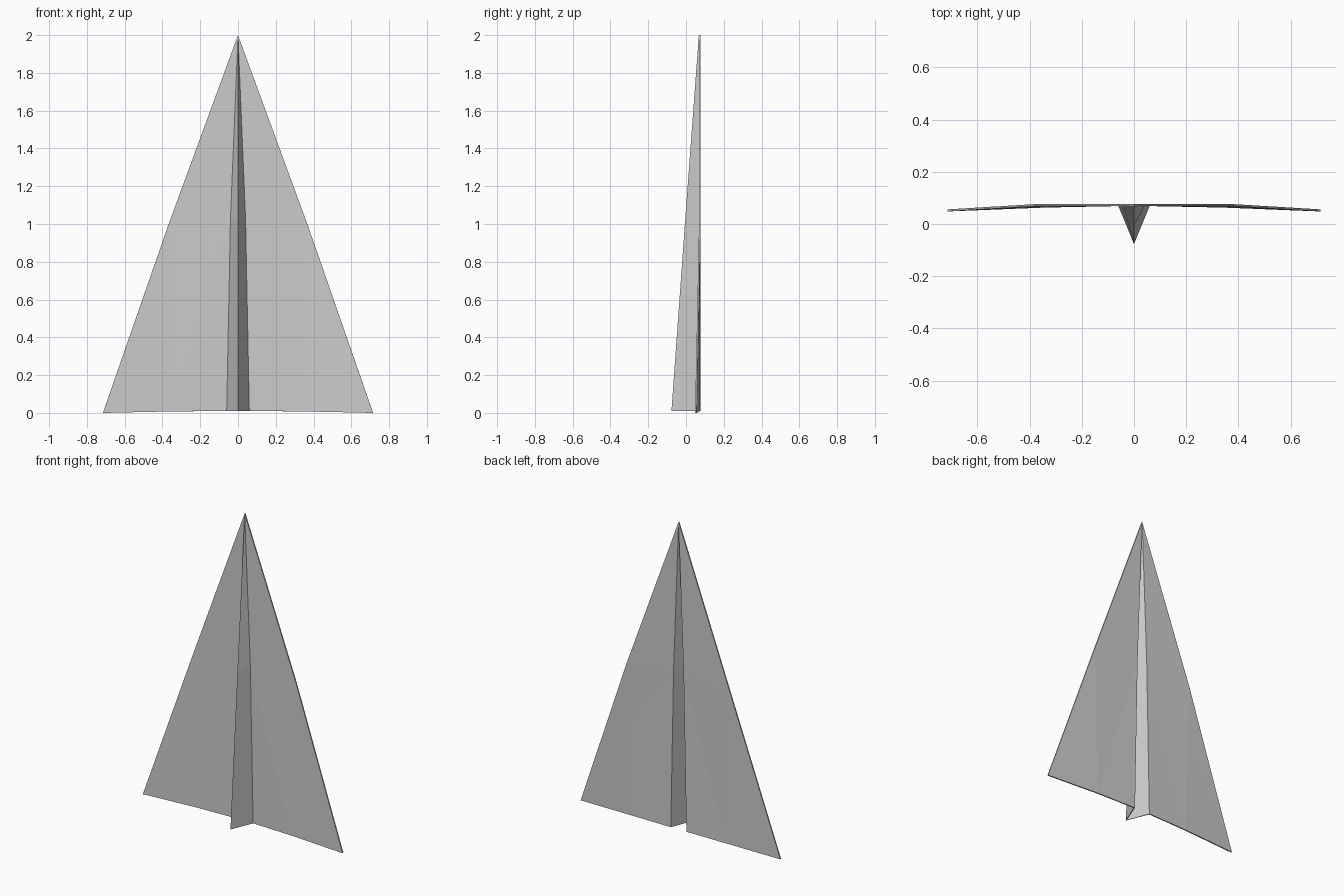
import bpy, bmesh

if "Cube" in bpy.data.objects:
    bpy.data.objects.remove(bpy.data.objects["Cube"])

# Front-surface points of one half: folded keel wall plus wing
POINTS = {
    "nose": (0, 0.068, 2.0),
    "keel_mid": (0, -0.006, 1.0), "keel_end": (0, -0.077, 0.01),
    "root_mid": (0.04, 0.069, 1.03), "root_end": (0.06, 0.069, 0.01),
    "lead_mid": (0.367, 0.069, 1.0), "wing_mid": (0.355, 0.066, 0.6),
    "trail_mid": (0.34, 0.063, 0.008), "tip": (0.715, 0.048, 0.0),
}
FACES = [
    ("nose", "root_mid", "keel_mid"),
    ("keel_mid", "root_mid", "root_end", "keel_end"),
    ("nose", "lead_mid", "root_mid"),
    ("root_mid", "lead_mid", "wing_mid"),
    ("root_mid", "wing_mid", "trail_mid"),
    ("root_mid", "trail_mid", "root_end"),
    ("lead_mid", "tip", "wing_mid"),
    ("wing_mid", "tip", "trail_mid"),
]

# Folded sheet: both halves share the fold line at x = 0
bm = bmesh.new()
for side in (1, -1):
    verts = {n: bm.verts.new((side * x, y, z)) for n, (x, y, z) in POINTS.items()}
    for names in FACES:
        loop = [verts[n] for n in names]
        bm.faces.new(loop if side > 0 else loop[::-1])
bmesh.ops.remove_doubles(bm, verts=bm.verts, dist=1e-5)

# Make the wing normals face the back
bmesh.ops.recalc_face_normals(bm, faces=bm.faces)
bm.normal_update()
if sum(f.normal.y * f.calc_area() for f in bm.faces) < 0:
    bmesh.ops.reverse_faces(bm, faces=bm.faces)

mesh = bpy.data.meshes.new("paper_plane")
bm.to_mesh(mesh)
bm.free()
plane = bpy.data.objects.new("paper_plane", mesh)
bpy.context.collection.objects.link(plane)

# Sheet thickness grows toward the back
thick = plane.modifiers.new("thickness", 'SOLIDIFY')
thick.thickness = 0.008
thick.offset = 1
